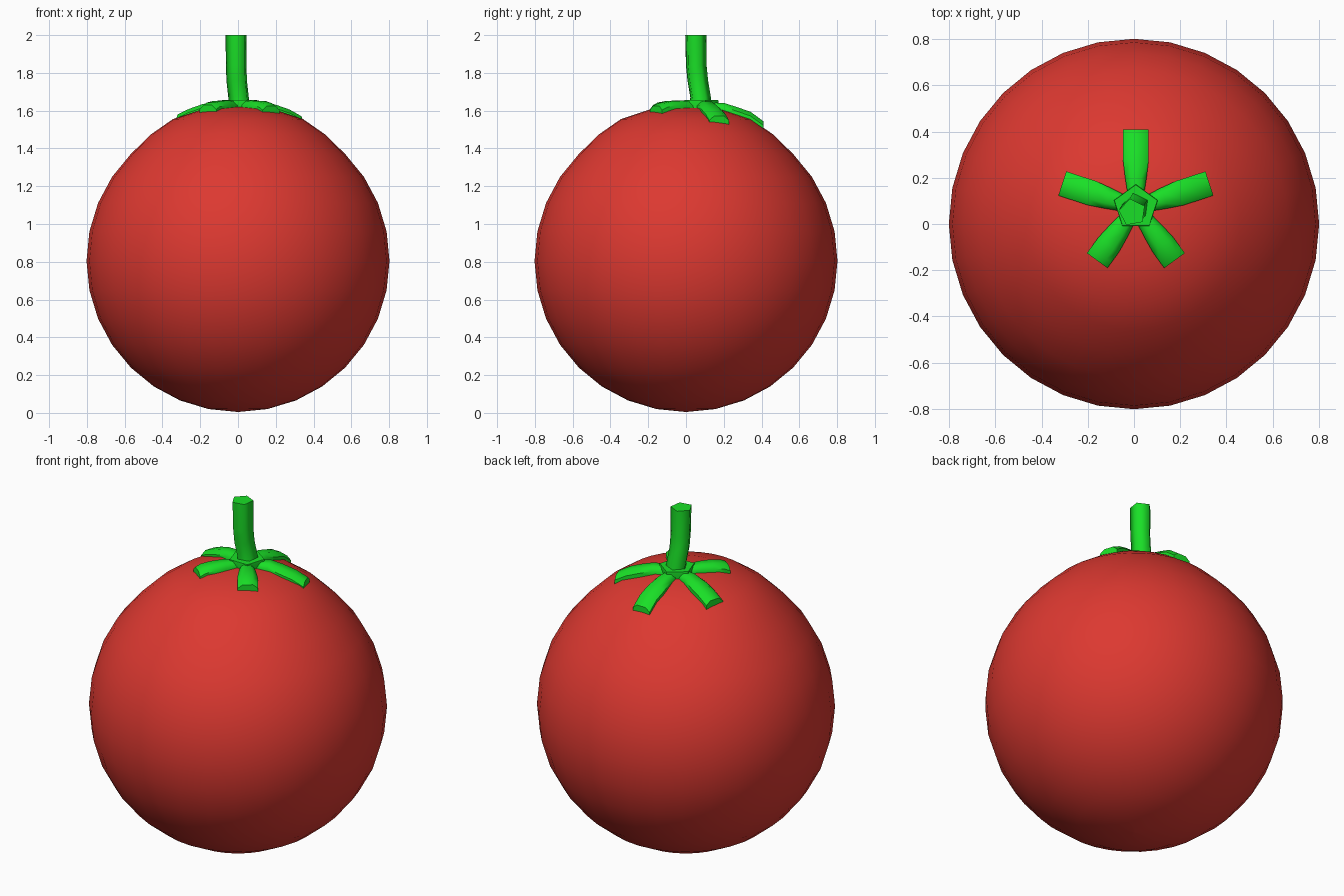
import bpy
from math import sin, cos, pi, radians, hypot
from mathutils import Vector

if "Cube" in bpy.data.objects:
    bpy.data.objects.remove(bpy.data.objects["Cube"])


def material(name, color):
    m = bpy.data.materials.new(name)
    m.diffuse_color = color
    m.use_nodes = True
    m.node_tree.nodes["Principled BSDF"].inputs["Base Color"].default_value = m.diffuse_color
    return m


RED = material("red_skin", (0.72, 0.04, 0.03, 1))
GREEN = material("green_stalk", (0.01, 0.74, 0.02, 1))


def build(name, rings, mat, angle=40):
    """Skin a list of equal-sized vertex rings and cap both ends."""
    n = len(rings[0])
    verts = [v for r in rings for v in r]
    faces = [(i * n + j, i * n + (j + 1) % n, (i + 1) * n + (j + 1) % n, (i + 1) * n + j)
             for i in range(len(rings) - 1) for j in range(n)]
    faces.append(tuple(reversed(range(n))))
    faces.append(tuple(range(len(verts) - n, len(verts))))
    me = bpy.data.meshes.new(name)
    me.from_pydata(verts, [], faces)
    me.materials.append(mat)
    ob = bpy.data.objects.new(name, me)
    bpy.context.collection.objects.link(ob)
    bpy.ops.object.select_all(action='DESELECT')
    ob.select_set(True)
    bpy.context.view_layer.objects.active = ob
    bpy.ops.object.shade_smooth_by_angle(angle=radians(angle))
    return ob


def ring(x, y, z, r, n, start=pi / 2):
    return [(x + r * cos(start + 2 * pi * k / n), y + r * sin(start + 2 * pi * k / n), z)
            for k in range(n)]


# fruit body: sphere with a raised, slightly conical shoulder
profile = [(0.802 * sin(pi * k / 16), 0.805 - 0.8 * cos(pi * k / 16)) for k in range(13)]
profile += [(0.46, 1.475), (0.345, 1.555), (0.18, 1.61), (0.0, 1.62)]
build("fruit", [ring(0, 0, z, max(r, 0.002), 32) for r, z in profile], RED)


def surface(x, y):
    """Height of the fruit shoulder at a point."""
    d = hypot(x, y)
    for (r0, z0), (r1, z1) in zip(profile[11:], profile[12:]):
        if r1 <= d <= r0:
            return z1 + (z0 - z1) * (d - r1) / (r0 - r1)
    return 1.62


# calyx hub
CX, CY = 0.008, 0.072
build("calyx_hub", [ring(CX, CY, 1.58, 0.09, 5), ring(CX, CY, 1.645, 0.1, 5),
                    ring(CX, CY, 1.657, 0.098, 5)], GREEN, 30)

# bent five-sided stem
build("stem", [ring(x, y, z, r, 5, 1.75) for x, y, z, r in
               [(0.01, 0.075, 1.62, 0.062), (0.006, 0.075, 1.67, 0.058), (-0.004, 0.06, 1.76, 0.058),
                (-0.006, 0.052, 1.84, 0.058), (-0.007, 0.05, 2.0, 0.06)]], GREEN, 80)

# five arched leaves draped over the shoulder: (side offset, height above skin)
arch = [(-0.055, -0.02), (-0.055, 0.004), (-0.028, 0.026), (0.028, 0.026), (0.055, 0.004), (0.055, -0.02)]
for i, length in enumerate([0.337, 0.335, 0.285, 0.285, 0.335]):
    a = pi / 2 + i * 2 * pi / 5
    out, side = Vector((cos(a), sin(a))), Vector((-sin(a), cos(a)))
    rings = []
    for t, w, lift in [(0.04, 0.6, 0.004), (0.13, 0.85, 0.012), (0.2, 1, 0.013),
                       (0.27, 1, 0.012), (length, 1, 0.008)]:
        p = Vector((CX, CY)) + out * min(t, length - 0.03 if t == 0.27 else length)
        z = surface(*p) + lift
        rings.append([(*(p + side * s * w), z + h) for s, h in reversed(arch)])
    build(f"leaf_{i + 1}", rings, GREEN, 50)
